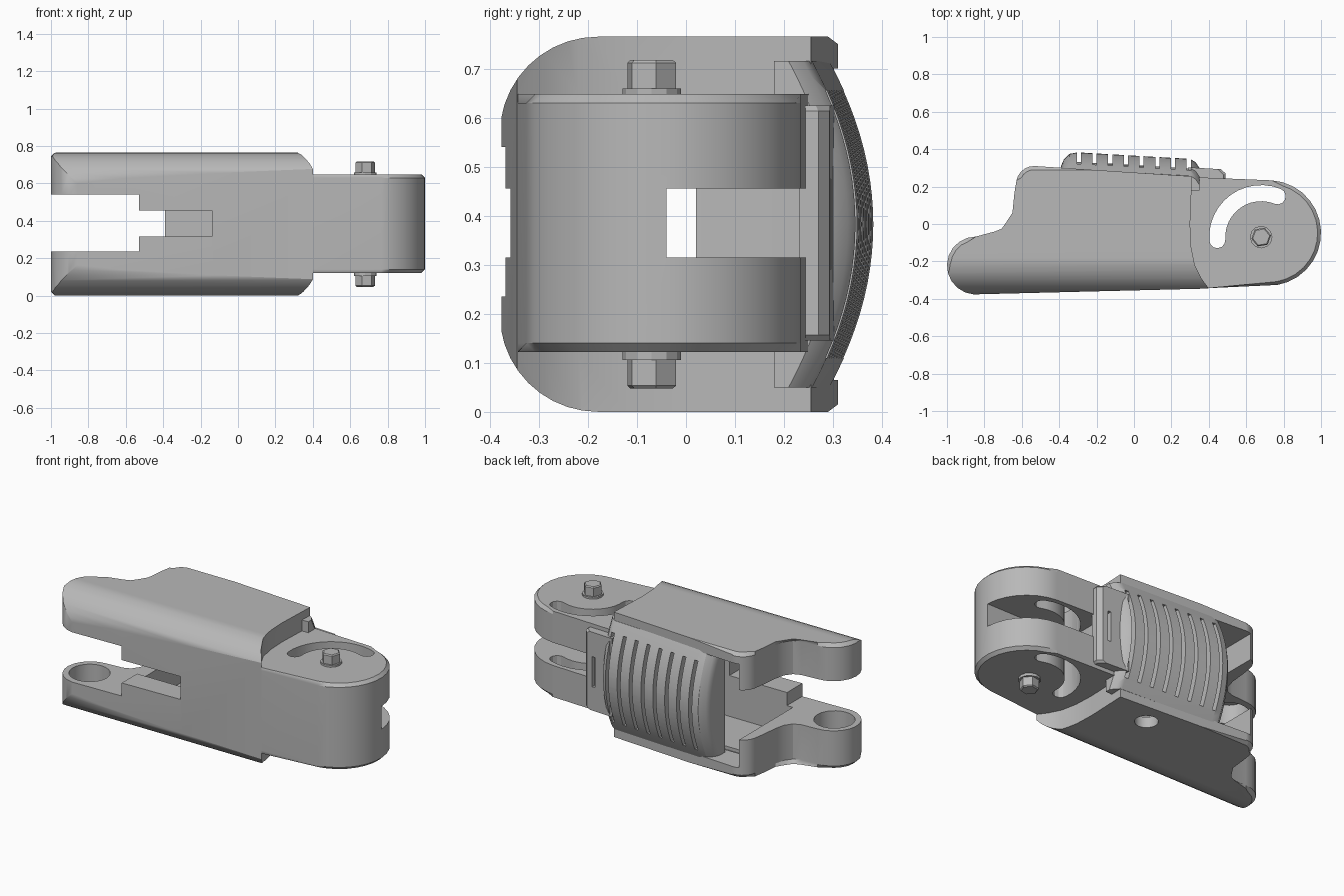
import bpy, bmesh, math

if "Cube" in bpy.data.objects:
    bpy.data.objects.remove(bpy.data.objects["Cube"])

grey = bpy.data.materials.new("mid_grey")
grey.diffuse_color = (0.48, 0.48, 0.48, 1)
grey.use_nodes = True
grey.node_tree.nodes["Principled BSDF"].inputs["Base Color"].default_value = grey.diffuse_color
H = 0.765
MID = H / 2


def arc(cx, cy, r, a0, a1, n):
    return [(cx + r * math.cos(math.radians(a0 + (a1 - a0) * i / n)),
             cy + r * math.sin(math.radians(a0 + (a1 - a0) * i / n))) for i in range(n + 1)]


def finish(name, bm):
    bmesh.ops.recalc_face_normals(bm, faces=bm.faces)
    me = bpy.data.meshes.new(name)
    bm.to_mesh(me)
    bm.free()
    me.materials.append(grey)
    ob = bpy.data.objects.new(name, me)
    bpy.context.collection.objects.link(ob)
    return ob


def prism(name, pts, a, b, bevel=0, xmin=-9, xmax=9, along_x=False, layers=1, drop=0):
    """Outline extruded from a to b; drop bows the raised points into an arch."""
    bm = bmesh.new()
    rings = []
    for i in range(layers + 1):
        t = a + (b - a) * i / layers
        k = drop * ((t - MID) / (MID - 0.07)) ** 2
        rings.append([bm.verts.new((t, p[0], p[1]) if along_x else
                                   (p[0], p[1] - (k if p[1] > 0.27 else 0), t)) for p in pts])
    bm.faces.new(rings[0][::-1])
    bm.faces.new(rings[-1])
    for r, s in zip(rings, rings[1:]):
        for j in range(len(pts)):
            m = (j + 1) % len(pts)
            bm.faces.new((r[j], r[m], s[m], s[j]))
    if bevel:
        es = [e for e in bm.edges if abs(e.verts[0].co.z - e.verts[1].co.z) < 1e-6
              and all(xmin < v.co.x < xmax for v in e.verts)]
        bmesh.ops.bevel(bm, geom=es, offset=bevel, segments=1, affect='EDGES')
    return finish(name, bm)


def box(x0, x1, y0, y1, z0, z1):
    return prism("cutter", [(x0, y0), (x1, y0), (x1, y1), (x0, y1)], z0, z1)


def boolean(ob, other, op='DIFFERENCE'):
    m = ob.modifiers.new("bool", 'BOOLEAN')
    m.object, m.operation, m.solver = other, op, 'EXACT'
    dg = bpy.context.evaluated_depsgraph_get()
    me = bpy.data.meshes.new_from_object(ob.evaluated_get(dg))
    ob.modifiers.clear()
    ob.data = me
    bpy.data.objects.remove(other)


# Main housing: side outline trimmed by a cross-section with rounded front corners
outline = (arc(-0.845, -0.222, 0.155, 90, 265, 10)
           + [(0.40, -0.345), (0.36, -0.29), (0.325, -0.22), (0.305, -0.12), (0.30, 0.0), (0.31, 0.255)]
           + arc(-0.535, 0.215, 0.095, 88, 170, 5)
           + [(-0.64, 0.16), (-0.65, 0.06), (-0.665, 0.0), (-0.695, -0.042), (-0.74, -0.06)])
body = prism("housing", outline, 0, H, 0.02, xmax=0.305)
section = (arc(-0.18, 0.2, 0.2, 180, 270, 10) + [(0.29, 0), (0.33, 0.03), (0.33, H - 0.03), (0.29, H)]
           + arc(-0.18, H - 0.2, 0.2, 90, 180, 10))
boolean(body, prism("cutter", section, -1.2, 1.2, along_x=True), 'INTERSECT')

# Hinge knuckle
knuckle_pts = ([(0.1, -0.34), (0.4, -0.343)] + arc(0.718, -0.048, 0.282, -80, 86, 14)
               + [(0.33, 0.25), (0.1, 0.25)])
boolean(body, prism("cutter", knuckle_pts, 0.122, 0.648, 0.018, xmin=0.35), 'UNION')

# Openings: fork gap, cavity, front slot, end slot and its passage, floor recess
for c in [(-1.2, -0.53, -0.6, 0.6, 0.235, 0.54),
          (-0.57, 0.27, -0.22, 0.6, 0.065, 0.70),
          (-0.6, -0.14, -0.6, 0.0, 0.315, 0.455),
          (0.42, 1.2, -0.04, 0.6, 0.315, 0.455),
          (0.2, 0.5, -0.04, 0.02, 0.315, 0.455),
          (-0.52, -0.32, 0.11, 0.15, 0.045, 0.1)]:
    boolean(body, box(*c))

# Curved guide slot with round ends, pin pockets in the fork, hole underneath
ends = [(0.68 + 0.235 * math.cos(math.radians(a)), -0.07 + 0.235 * math.sin(math.radians(a))) for a in (68, 184)]
slot = (arc(0.68, -0.07, 0.278, 68, 184, 12) + arc(*ends[1], 0.043, 184, 364, 6)[1:-1]
        + arc(0.68, -0.07, 0.192, 184, 68, 12) + arc(*ends[0], 0.043, -112, 68, 6)[1:-1])
boolean(body, prism("cutter", slot, -0.2, 1))
boolean(body, prism("cutter", arc(-0.85, -0.222, 0.115, 0, 345, 23), 0.11, 0.655))
boolean(body, prism("cutter", arc(0.03, 0.14, 0.065, 0, 337.5, 15), -0.1, 0.1))

# Arched grip pad with grooves
pad_pts = [(-0.39, 0.18), (0.35, 0.18), (0.35, 0.30), (0.33, 0.33), (0.30, 0.348),
           (-0.30, 0.383), (-0.345, 0.375), (-0.375, 0.345), (-0.39, 0.31)]
pad = prism("grip_pad", pad_pts, 0.05, H - 0.05, layers=22, drop=0.08)
for i in range(8):
    x = -0.295 + i * 0.084
    top = 0.365 - x * 0.058
    groove = [(x - 0.011, top - 0.05), (x + 0.011, top - 0.05), (x + 0.011, top + 0.06), (x - 0.011, top + 0.06)]
    boolean(pad, prism("cutter", groove, 0.11, H - 0.11, layers=18, drop=0.08))

# Pad tab reaching over the knuckle
tab = prism("pad_tab", [(0.29, 0.23), (0.49, 0.23), (0.49, 0.27), (0.465, 0.293), (0.29, 0.303)],
            0.145, 0.625, 0.012, xmin=0.3)
boolean(tab, box(0.41, 0.43, 0.27, 0.4, 0.29, 0.475))

# Hex bolts on both sides, each with a flange
parts = [body, pad, tab]
for side, s in (("upper", 1), ("lower", -1)):
    z = MID + s * 0.255
    parts.append(prism(side + "_bolt_flange", arc(0.68, -0.07, 0.06, 0, 330, 11), z, z + s * 0.022))
    parts.append(prism(side + "_bolt_head", arc(0.68, -0.07, 0.053, 10, 310, 5), z, z + s * 0.08, 0.006))

# Smooth the round parts and keep the flat parts flat
bpy.ops.object.select_all(action='DESELECT')
for ob in parts:
    ob.select_set(True)
bpy.context.view_layer.objects.active = body
bpy.ops.object.shade_smooth_by_angle(angle=math.radians(28))
for ob in parts:
    m = ob.modifiers.new("even_shading", 'WEIGHTED_NORMAL')
    m.keep_sharp = True
